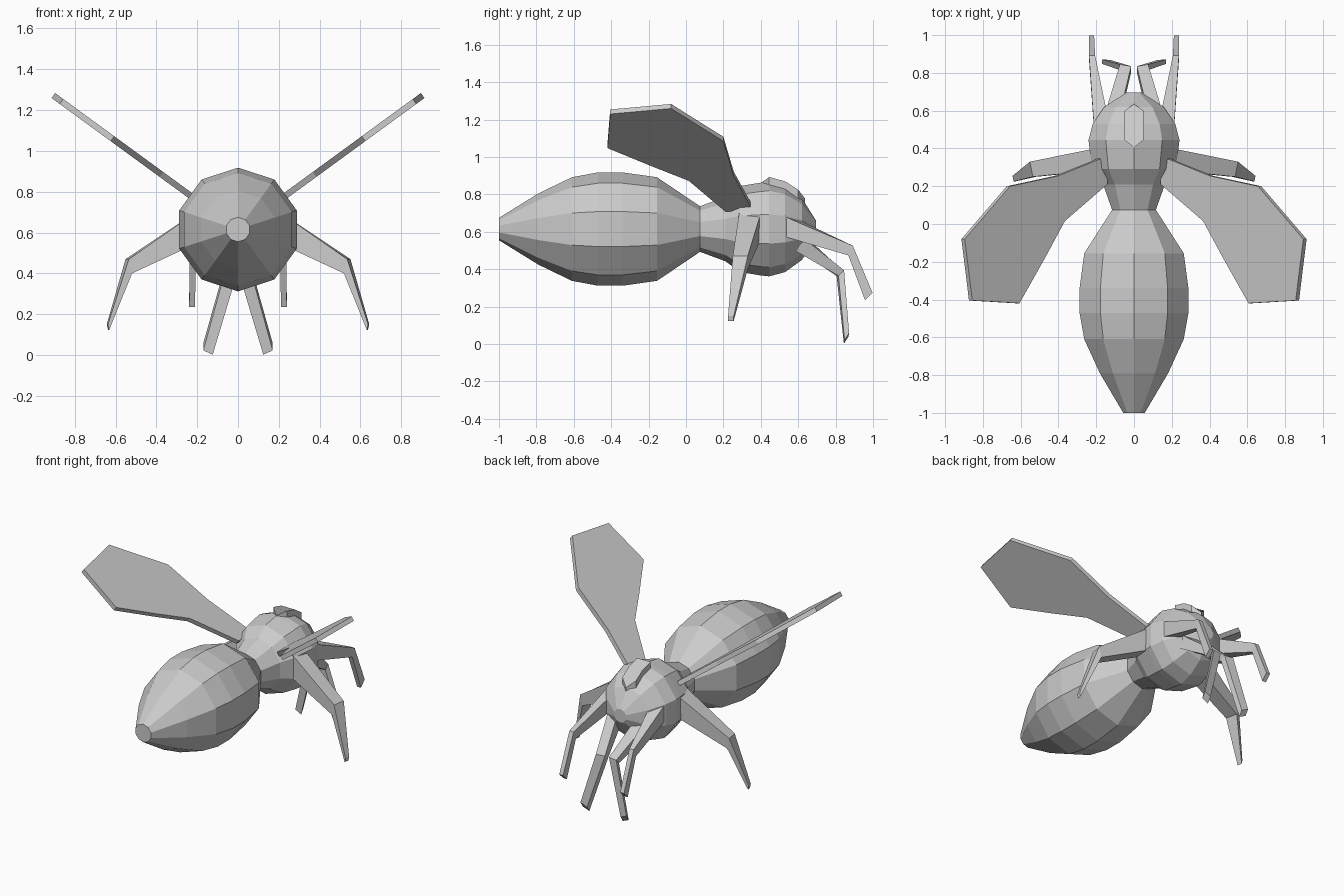
import bpy, bmesh, math
from mathutils import Vector

if "Cube" in bpy.data.objects:
    bpy.data.objects.remove(bpy.data.objects["Cube"])

grey = bpy.data.materials.new("light_grey")
grey.diffuse_color = (0.6, 0.6, 0.6, 1)
grey.use_nodes = True
grey.node_tree.nodes["Principled BSDF"].inputs["Base Color"].default_value = grey.diffuse_color
AXIS_Z = 0.615


def make(name, bm):
    bmesh.ops.recalc_face_normals(bm, faces=bm.faces)
    me = bpy.data.meshes.new(name)
    bm.to_mesh(me)
    bm.free()
    me.materials.append(grey)
    ob = bpy.data.objects.new(name, me)
    bpy.context.collection.objects.link(ob)
    return ob


def loft(name, rings):
    """Skin a list of equal-length rings and cap both ends."""
    bm = bmesh.new()
    vs = [[bm.verts.new(p) for p in r] for r in rings]
    n = len(vs[0])
    for a, b in zip(vs, vs[1:]):
        for i in range(n):
            j = (i + 1) % n
            bm.faces.new((a[i], a[j], b[j], b[i]))
    bm.faces.new(vs[0])
    bm.faces.new(vs[-1])
    return make(name, bm)


def lathe(name, profile, sides=10):
    """Turn (y, radius) stations around the long axis."""
    rings = []
    for y, r in profile:
        rings.append([(r * math.sin(i * math.tau / sides), y,
                       AXIS_Z + r * math.cos(i * math.tau / sides))
                      for i in range(sides)])
    return loft(name, rings)


def box_ring(c, u, v):
    c, u, v = Vector(c), Vector(u), Vector(v)
    return [c + u + v, c - u + v, c - u - v, c + u - v]


def mirrored(name, rings):
    """Build a part on +x and its twin on -x."""
    loft(name + "_right", rings)
    loft(name + "_left", [[(-p[0], p[1], p[2]) for p in r] for r in rings])


# Body: tapered abdomen, then waist, thorax and head in one shell
lathe("abdomen", [(-1, .06), (-.79, .19), (-.61, .277), (-.47, .303),
                  (-.34, .303), (-.155, .277), (.075, .122)])
lathe("thorax_and_head", [(.075, .122), (.21, .172), (.29, .23), (.40, .248),
                          (.445, .253), (.53, .23), (.62, .165), (.695, .045)])

# Raised crest on top of the head
crest = [(0, .405, .865), (.05, .445, .893), (.05, .53, .87), (.05, .60, .825),
         (0, .635, .78), (-.05, .60, .825), (-.05, .53, .87), (-.05, .445, .893)]
loft("head_crest", [[(x, y, z - .08) for x, y, z in crest], crest])

# Legs: root, knee and tip sections
mirrored("upper_leg", [
    box_ring((.17, .50, .645), (.04, -.02, 0), (0, .005, .055)),
    box_ring((.222, .88, .50), (.016, 0, 0), (0, .012, .026)),
    box_ring((.225, .977, .255), (.014, 0, 0), (0, .02, .02))])
mirrored("front_leg", [
    box_ring((.10, .62, .53), (.04, -.01, 0), (0, .02, .035)),
    box_ring((.045, .825, .38), (.03, .005, 0), (0, .015, .015)),
    box_ring((.147, .858, .03), (.023, .002, .01), (0, .012, .018))])
mirrored("side_leg", [
    box_ring((.19, .342, .63), (0, .058, 0), (.015, 0, .07)),
    box_ring((.535, .29, .435), (.008, .04, 0), (.008, 0, .035)),
    box_ring((.637, .24, .137), (.003, .015, 0), (.003, 0, .014))])

# Wings: thin tilted slabs with a crease along the middle
LEAD = [(.15, .36), (.41, .255), (.665, .20), (.905, -.08)]
MID = [(.15, .28), (.40, .14), (.64, -.01), (.885, -.24)]
TRAIL = [(.15, .21), (.375, .015), (.48, -.18), (.615, -.42)]
TIP = (.865, -.405)


def wing(name, side):
    bm = bmesh.new()

    def vert(p):
        return bm.verts.new((side * p[0], p[1], .735 + .73 * (p[0] - .17)))

    rows = [[vert(p) for p in row] for row in (LEAD, MID, TRAIL)]
    for a, b in zip(rows, rows[1:]):
        for i in range(3):
            bm.faces.new((a[i], a[i + 1], b[i + 1], b[i]))
    bm.faces.new((rows[1][3], vert(TIP), rows[2][3]))
    ob = make(name, bm)
    mod = ob.modifiers.new("thickness", 'SOLIDIFY')
    mod.thickness = .03
    mod.offset = 0


wing("wing_right", 1)
wing("wing_left", -1)
